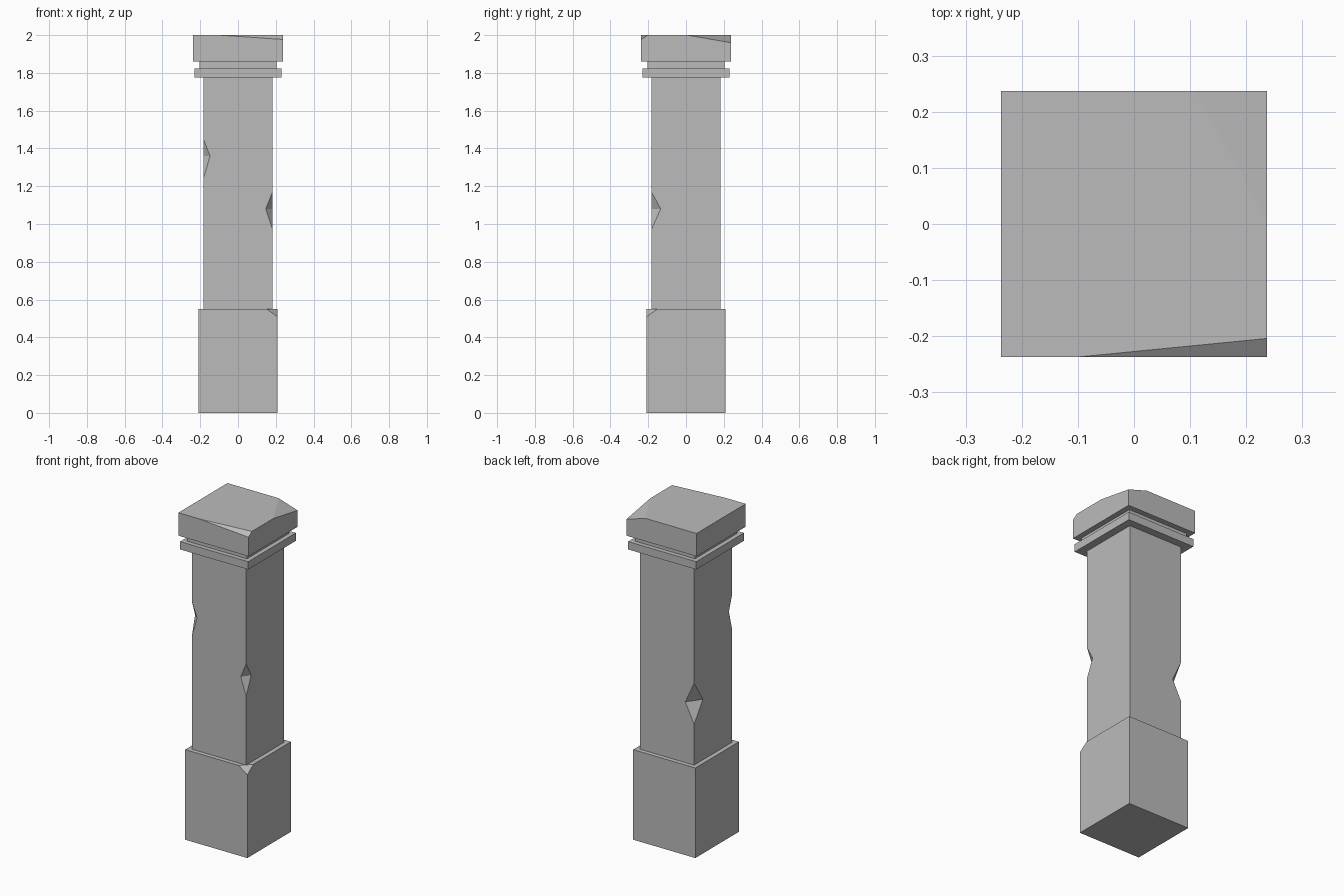
import bpy, bmesh
from mathutils import Vector

if "Cube" in bpy.data.objects:
    bpy.data.objects.remove(bpy.data.objects["Cube"], do_unlink=True)

stone = bpy.data.materials.new("grey stone")
stone.use_nodes = True
GREY = (0.5, 0.5, 0.5, 1)
stone.diffuse_color = GREY
stone.node_tree.nodes["Principled BSDF"].inputs["Base Color"].default_value = GREY


def add_object(name, bm):
    bmesh.ops.recalc_face_normals(bm, faces=bm.faces)
    mesh = bpy.data.meshes.new(name)
    bm.to_mesh(mesh)
    bm.free()
    mesh.materials.append(stone)
    ob = bpy.data.objects.new(name, mesh)
    bpy.context.collection.objects.link(ob)
    return ob


def block(name, half, low, high, chips=()):
    """Square block; each chip is three points of a plane that slices a corner off."""
    bm = bmesh.new()
    bmesh.ops.create_cube(bm, size=1)
    for v in bm.verts:
        v.co = (v.co.x * 2 * half, v.co.y * 2 * half, low + (v.co.z + 0.5) * (high - low))
    for chip in chips:
        a, b, c = map(Vector, chip)
        normal = (b - a).cross(c - a).normalized()
        if normal.z < 0:
            normal.negate()
        cut = bmesh.ops.bisect_plane(
            bm, geom=bm.verts[:] + bm.edges[:] + bm.faces[:],
            plane_co=a, plane_no=normal, clear_outer=True)
        rim = [g for g in cut["geom_cut"] if isinstance(g, bmesh.types.BMEdge)]
        bmesh.ops.edgeloop_fill(bm, edges=rim)
    return add_object(name, bm)


def notch(target, half, sx, sy, dx, dy, bottom, middle, top):
    """Cut a V-shaped nick across one vertical corner."""
    p = Vector((sx * (half - dx), sy * half, middle))
    q = Vector((sx * half, sy * (half - dy), middle))
    mid, along = (p + q) / 2, p - q
    corner = Vector((sx * half, sy * half, 0))
    section = [mid] + [mid + 2 * (corner + Vector((0, 0, z)) - mid) for z in (top, bottom)]
    bm = bmesh.new()
    ends = [[bm.verts.new(s + side * along) for s in section] for side in (-1, 1)]
    for end in ends:
        bm.faces.new(end)
    for i in range(3):
        j = (i + 1) % 3
        bm.faces.new((ends[0][i], ends[0][j], ends[1][j], ends[1][i]))
    cutter = add_object("notch_cutter", bm)
    cutter.hide_render = True
    mod = target.modifiers.new("notch", "BOOLEAN")
    mod.operation, mod.solver, mod.object = "DIFFERENCE", "EXACT", cutter
    bpy.context.view_layer.objects.active = target
    bpy.ops.object.modifier_apply(modifier=mod.name)
    bpy.data.objects.remove(cutter, do_unlink=True)


# Base with a broken front corner
B = 0.21
block("base", B, 0, 0.55, [((0.152, -B, 0.55), (B, -0.152, 0.55), (B, -B, 0.508))])

# Shaft with three nicked corners
S = 0.183
shaft = block("shaft", S, 0.55, 1.775)
notch(shaft, S, 1, -1, 0.036, 0.049, 0.97, 1.08, 1.17)
notch(shaft, S, -1, -1, 0.035, 0.03, 1.24, 1.36, 1.45)
notch(shaft, S, -1, 1, 0.06, 0.085, 0.80, 0.92, 1.05)

# Collar and neck below the cap
block("collar", 0.23, 1.775, 1.823)
block("neck", 0.203, 1.823, 1.86)

# Cap with a worn front edge and a worn back corner
C = 0.237
block("cap", C, 1.86, 2, [
    ((-0.1, -C, 2), (C, -0.204, 2), (C, -C, 1.977)),
    ((0.108, C, 2), (C, 0.005, 2), (C, C, 1.96)),
])
